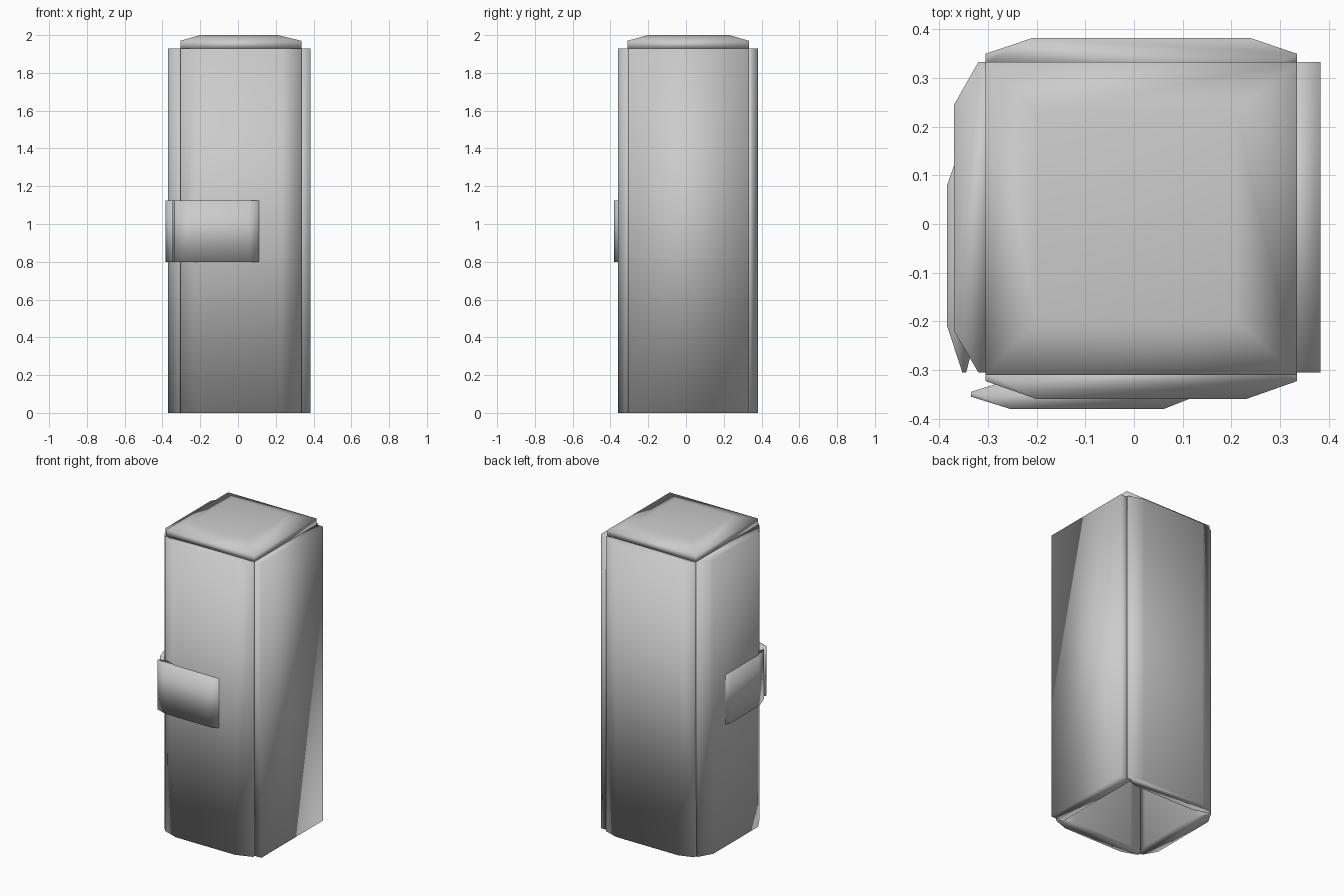
import bpy, bmesh

if "Cube" in bpy.data.objects:
    bpy.data.objects.remove(bpy.data.objects["Cube"])


def finish(name, bm):
    bmesh.ops.recalc_face_normals(bm, faces=bm.faces[:])
    mesh = bpy.data.meshes.new(name)
    bm.to_mesh(mesh)
    bm.free()
    for p in mesh.polygons:
        p.use_smooth = True
    obj = bpy.data.objects.new(name, mesh)
    bpy.context.collection.objects.link(obj)
    return obj


def loft(name, rings):
    """Join equal-sized closed rings and cap both ends."""
    bm = bmesh.new()
    rows = [[bm.verts.new(c) for c in r] for r in rings]
    n = len(rows[0])
    for a, b in zip(rows, rows[1:]):
        for i in range(n):
            j = (i + 1) % n
            bm.faces.new((a[i], a[j], b[j], b[i]))
    bm.faces.new(rows[0])
    bm.faces.new(rows[-1])
    return finish(name, bm)


def upright(name, profile, z0, z1):
    return loft(name, [[(x, y, z) for x, y in profile] for z in (z0, z1)])


def padded(a0, a1, b0, b1, outer, rim_out, rim_in, inner):
    """Cross-section of a plate that bulges on both faces (a = width, b = flat part)."""
    return [(a0, rim_out), (b0, outer), (b1, outer), (a1, rim_out),
            (a1, rim_in), (b1, inner), (b0, inner), (a0, rim_in)]


def swap(profile):
    return [(y, x) for x, y in profile]


def rect(x0, x1, y0, y1, z):
    return [(x0, y0, z), (x1, y0, z), (x1, y1, z), (x0, y1, z)]


H = 1.93

# Four wall panels, open at the bottom
upright("front_panel", padded(-0.305, 0.335, -0.20, 0.23, -0.36, -0.323, -0.305, -0.27), 0, H)
upright("back_panel", padded(-0.305, 0.335, -0.21, 0.24, 0.382, 0.35, 0.33, 0.295), 0, H)
upright("left_panel", swap(padded(-0.305, 0.333, -0.22, 0.245, -0.37, -0.32, -0.305, -0.27)), 0, H)
upright("right_panel", [(0.297, -0.305), (0.383, -0.305), (0.383, 0.333), (0.297, 0.333)], 0, H)

# Padded top plate
loft("top_panel", [
    rect(-0.20, 0.21, -0.20, 0.23, 1.91),
    rect(-0.305, 0.335, -0.31, 0.333, 1.93),
    rect(-0.305, 0.335, -0.31, 0.333, 1.97),
    rect(-0.20, 0.21, -0.20, 0.23, 2.0),
])

# Two short raised plates meeting at the front left corner
upright("front_band", padded(-0.335, 0.125, -0.255, 0.062, -0.38, -0.355, -0.345, -0.32), 0.80, 1.125)
upright("left_band", swap(padded(-0.305, 0.17, -0.21, 0.08, -0.384, -0.353, -0.345, -0.32)), 0.80, 1.125)
